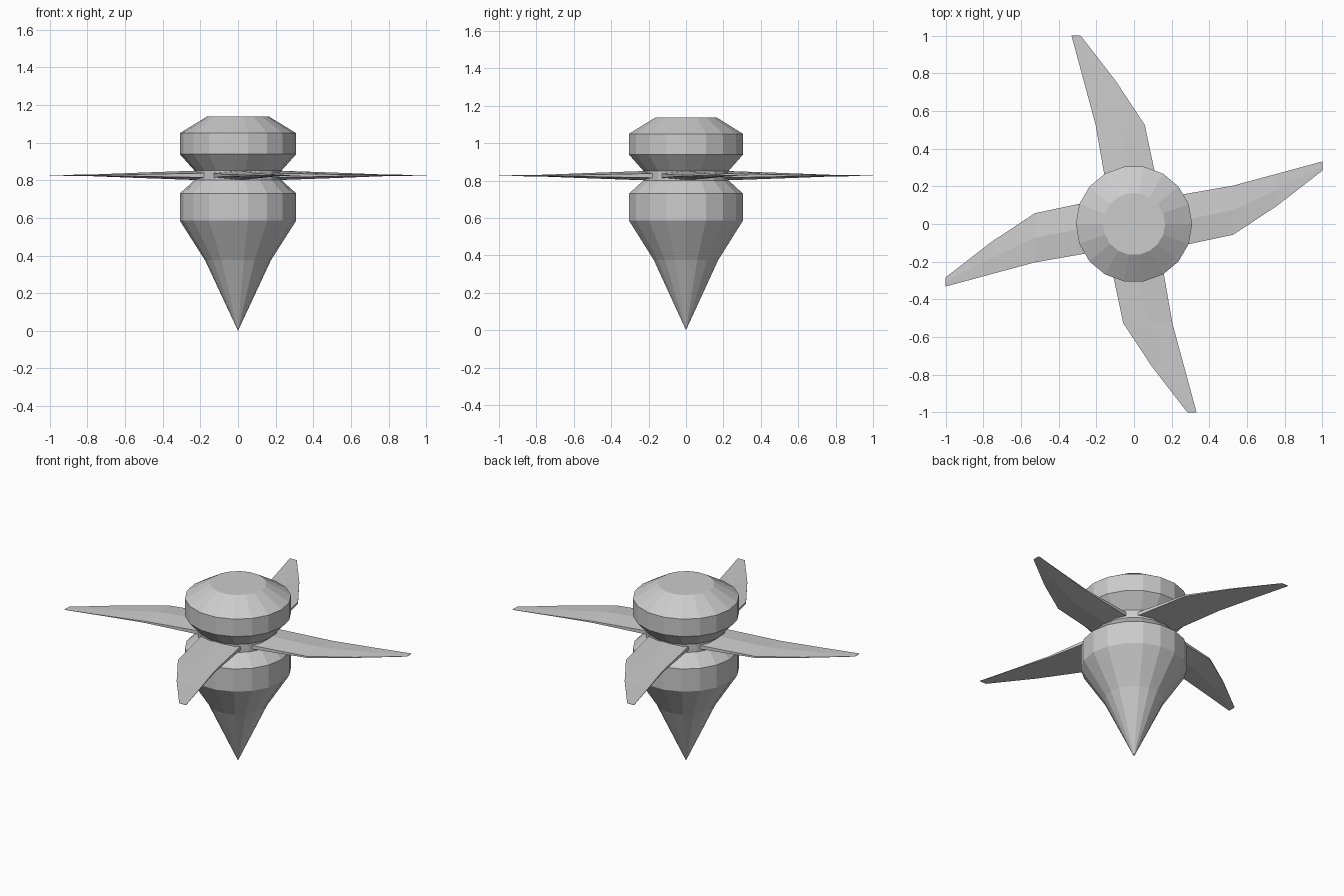
import bpy, bmesh
from math import cos, sin, pi

if "Cube" in bpy.data.objects:
    bpy.data.objects.remove(bpy.data.objects["Cube"])

SIDES = 18
MID_Z = 0.826


def make_object(name, bm):
    bmesh.ops.recalc_face_normals(bm, faces=bm.faces)
    mesh = bpy.data.meshes.new(name)
    bm.to_mesh(mesh)
    bm.free()
    obj = bpy.data.objects.new(name, mesh)
    bpy.context.collection.objects.link(obj)
    return obj


def skin(bm, rings):
    for a, b in zip(rings, rings[1:]):
        n = len(a)
        for i in range(n):
            j = (i + 1) % n
            bm.faces.new((a[i], a[j], b[j], b[i]))


# Turned body: pointed cone, lower drum, narrow neck, upper drum, flat cap
def build_body():
    profile = [(0.175, 0.375), (0.309, 0.585), (0.309, 0.73), (0.232, 0.80),
               (0.232, 0.852), (0.309, 0.938), (0.309, 1.05), (0.165, 1.138)]
    bm = bmesh.new()
    rings = [[bm.verts.new((r * cos(2 * pi * i / SIDES), r * sin(2 * pi * i / SIDES), z))
              for i in range(SIDES)] for r, z in profile]
    skin(bm, rings)
    tip = bm.verts.new((0, 0, 0))
    for i in range(SIDES):
        bm.faces.new((tip, rings[0][(i + 1) % SIDES], rings[0][i]))
    bm.faces.new(rings[-1])
    make_object("spinning_body", bm)


# Swept blade: six-sided cross-sections tapering to a thin tip
def build_blade(name, angle):
    # distance out, lower edge, upper edge, ridge half height, edge half height
    stations = [(0.16, -0.135, 0.14, 0.027, 0.012),
                (0.527, -0.057, 0.204, 0.014, 0.005),
                (0.76, 0.097, 0.267, 0.005, 0.002),
                (1.0, 0.283, 0.332, 0.001, 0.0006)]
    bm = bmesh.new()
    rings = []
    for x, lo, hi, ridge, edge in stations:
        mid = (lo + hi) / 2
        section = [(lo, -edge), (mid, -ridge), (hi, -edge),
                   (hi, edge), (mid, ridge), (lo, edge)]
        rings.append([bm.verts.new((x, y, z)) for y, z in section])
    skin(bm, rings)
    bm.faces.new(rings[0])
    bm.faces.new(rings[-1])
    blade = make_object(name, bm)
    blade.location.z = MID_Z
    blade.rotation_euler.z = angle


build_body()
for k, side in enumerate(("right", "back", "left", "front")):
    build_blade(side + "_blade", k * pi / 2)
